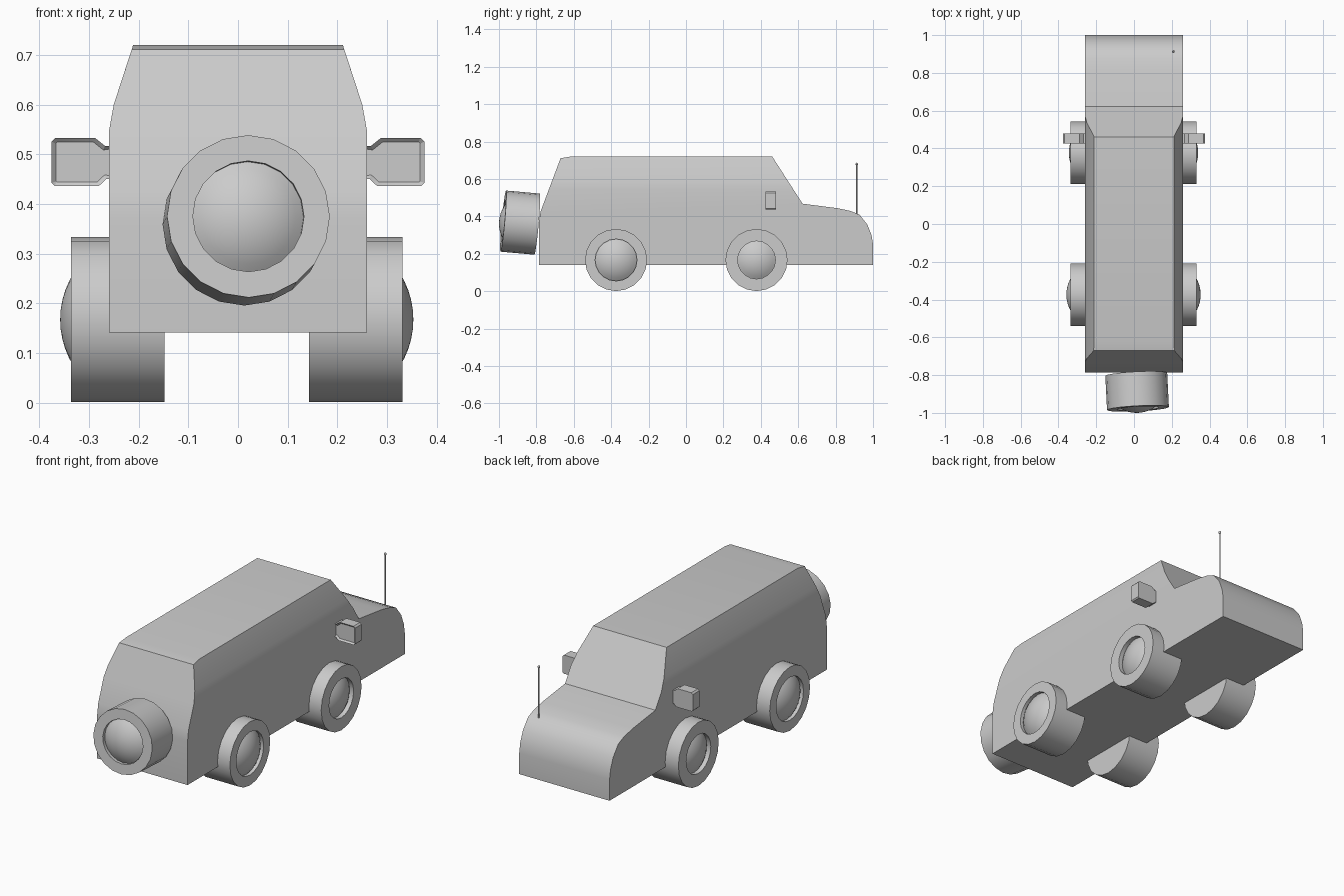
import bpy, bmesh
from math import pi, cos, sin, radians, asin
from mathutils import Matrix, Vector

if "Cube" in bpy.data.objects:
    bpy.data.objects.remove(bpy.data.objects["Cube"])


def finish(bm, name, matrix=None, angle=30):
    bmesh.ops.remove_doubles(bm, verts=bm.verts, dist=1e-5)
    if matrix is not None:
        bm.transform(matrix)
    bmesh.ops.recalc_face_normals(bm, faces=bm.faces)
    mesh = bpy.data.meshes.new(name)
    bm.to_mesh(mesh)
    bm.free()
    ob = bpy.data.objects.new(name, mesh)
    bpy.context.collection.objects.link(ob)
    bpy.ops.object.select_all(action='DESELECT')
    ob.select_set(True)
    bpy.context.view_layer.objects.active = ob
    bpy.ops.object.shade_smooth_by_angle(angle=radians(angle))
    return ob


def prism(points, vec):
    bm = bmesh.new()
    face = bm.faces.new([bm.verts.new(p) for p in points])
    ext = bmesh.ops.extrude_face_region(bm, geom=[face], use_keep_orig=True)
    bmesh.ops.translate(bm, vec=vec, verts=[v for v in ext['geom'] if isinstance(v, bmesh.types.BMVert)])
    return bm


# Body: side profile (y, z) extruded across, then narrowed towards the roof
side = [(-.786, .141), (-.786, .37), (-.778, .425), (-.671, .711), (-.618, .72),
        (.461, .72), (.623, .468), (.81, .444), (.88, .429), (.928, .409),
        (.97, .356), (.992, .30), (1, .25), (1, .141)]
bm = prism([(-.26, y, z) for y, z in side], (.52, 0, 0))
for z in (.545, .6):
    bmesh.ops.bisect_plane(bm, geom=bm.verts[:] + bm.edges[:] + bm.faces[:],
                           plane_co=(0, 0, z), plane_no=(0, 0, 1), dist=1e-5)
for v in bm.verts:
    z = v.co.z
    if z > .546:
        half = .26 - (z - .545) * .18 if z <= .6001 else .25 - (z - .6) / .12 * .039
        v.co.x = half if v.co.x > 0 else -half
finish(bm, 'van_body')


# Wheels: tyre with a recessed domed hub, spun about x; outer face at x = 0
def wheel(name, matrix, radius=.166, hub=.112, tip=.022, width=.188):
    ball = .176
    arc = asin(hub / ball)
    prof = [(-width, 0), (-width, radius), (0, radius), (0, hub)]
    prof += [(tip - ball + ball * cos(arc * i / 6), ball * sin(arc * i / 6)) for i in range(6, -1, -1)]
    bm = bmesh.new()
    vs = [bm.verts.new((x, 0, r)) for x, r in prof]
    es = [bm.edges.new(p) for p in zip(vs, vs[1:])]
    bmesh.ops.spin(bm, geom=vs + es, cent=(0, 0, 0), axis=(1, 0, 0), angle=2 * pi, steps=20)
    return finish(bm, name, matrix)


for label, y, hub, tip in (('rear', -.374, .112, .022), ('front', .377, .101, .009)):
    for s, word in ((1, 'right'), (-1, 'left')):
        m = Matrix.Translation((.331 if s > 0 else -.336, y, .167))
        if s < 0:
            m = m @ Matrix.Rotation(pi, 4, 'Z')
        wheel(f'{label}_{word}_wheel', m, hub=hub, tip=tip)

# Spare wheel: tilted slightly on the back
axis = Vector((.05, -1, .09)).to_track_quat('X', 'Z').to_matrix().to_4x4()
wheel('spare_wheel', Matrix.Translation((.021, -.977, .375)) @ axis, radius=.164, width=.182)

# Wing mirrors: bevelled housings with a recessed glass
outline = [(.25, .45), (.265, .45), (.28, .436), (.369, .436), (.375, .442), (.375, .525),
           (.367, .533), (.288, .533), (.268, .517), (.25, .517)]
for s, word in ((1, 'right'), (-1, 'left')):
    bm = prism([(s * x, .425, z) for x, z in outline], (0, .055, 0))
    bm.normal_update()
    glass = [f for f in bm.faces if len(f.verts) == 10 and f.calc_center_median().y < .43]
    bmesh.ops.recalc_face_normals(bm, faces=bm.faces)
    bmesh.ops.inset_region(bm, faces=glass, thickness=.009, depth=0)
    bmesh.ops.translate(bm, vec=(0, .008, 0), verts=glass[0].verts)
    finish(bm, f'{word}_wing_mirror')

# Aerial: thin rod with a ball tip
bm = bmesh.new()
bmesh.ops.create_cone(bm, cap_ends=True, segments=8, radius1=.003, radius2=.003, depth=.28,
                      matrix=Matrix.Translation((.208, .913, .54)))
bmesh.ops.create_uvsphere(bm, u_segments=10, v_segments=6, radius=.007,
                          matrix=Matrix.Translation((.208, .913, .68)))
finish(bm, 'aerial')
